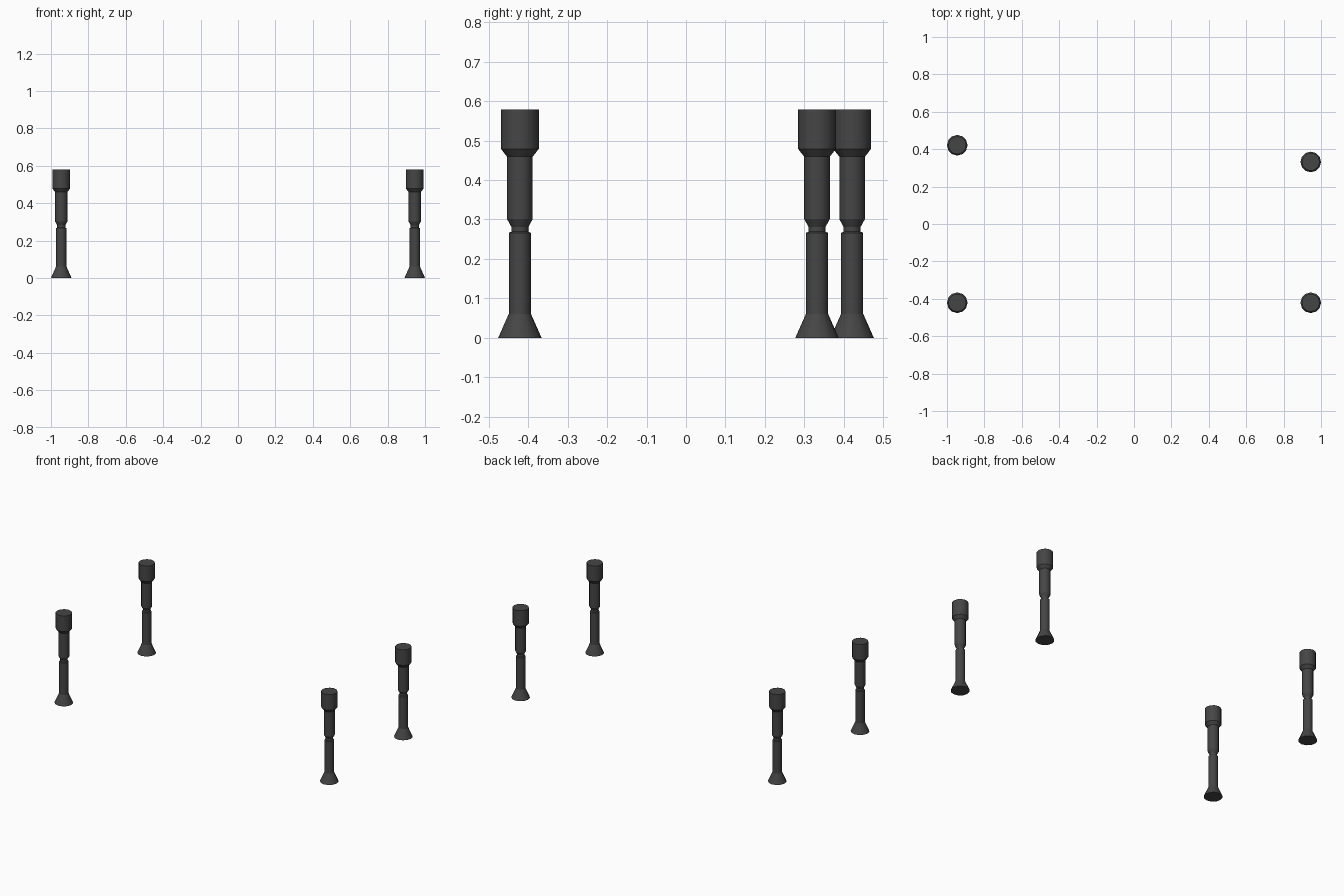
import bpy, bmesh, math

if "Cube" in bpy.data.objects:
    bpy.data.objects.remove(bpy.data.objects["Cube"])

SIDES = 12
# Turned leg profile: (radius, height) from floor to top
PROFILE = [(0.055, 0.0), (0.028, 0.061), (0.028, 0.266), (0.0215, 0.269),
           (0.0215, 0.281), (0.0325, 0.301), (0.0325, 0.459),
           (0.048, 0.479), (0.048, 0.579)]

charcoal = bpy.data.materials.new("charcoal grey")
charcoal.diffuse_color = (0.06, 0.06, 0.06, 1)
charcoal.use_nodes = True
charcoal.node_tree.nodes["Principled BSDF"].inputs["Base Color"].default_value = charcoal.diffuse_color


def make_leg(name, x, y):
    bm = bmesh.new()
    # One ring of vertices per profile point
    rings = []
    for r, z in PROFILE:
        rings.append([bm.verts.new((r * math.cos(a), r * math.sin(a), z))
                      for a in (2 * math.pi * i / SIDES for i in range(SIDES))])
    # Sides, shaded round
    for low, high in zip(rings, rings[1:]):
        for i in range(SIDES):
            j = (i + 1) % SIDES
            bm.faces.new((low[i], low[j], high[j], high[i])).smooth = True
    # Flat foot and top
    bm.faces.new(rings[0][::-1])
    bm.faces.new(rings[-1])
    # Keep the turned steps crisp
    for e in bm.edges:
        if abs(e.verts[0].co.z - e.verts[1].co.z) < 1e-5:
            e.smooth = False
    mesh = bpy.data.meshes.new(name)
    bm.to_mesh(mesh)
    bm.free()
    mesh.materials.append(charcoal)
    leg = bpy.data.objects.new(name, mesh)
    leg.location = (x, y, 0)
    bpy.context.collection.objects.link(leg)


# Four legs; the back right one is set further in
make_leg("front_left_leg", -0.945, -0.421)
make_leg("front_right_leg", 0.945, -0.421)
make_leg("back_left_leg", -0.945, 0.421)
make_leg("back_right_leg", 0.945, 0.332)
